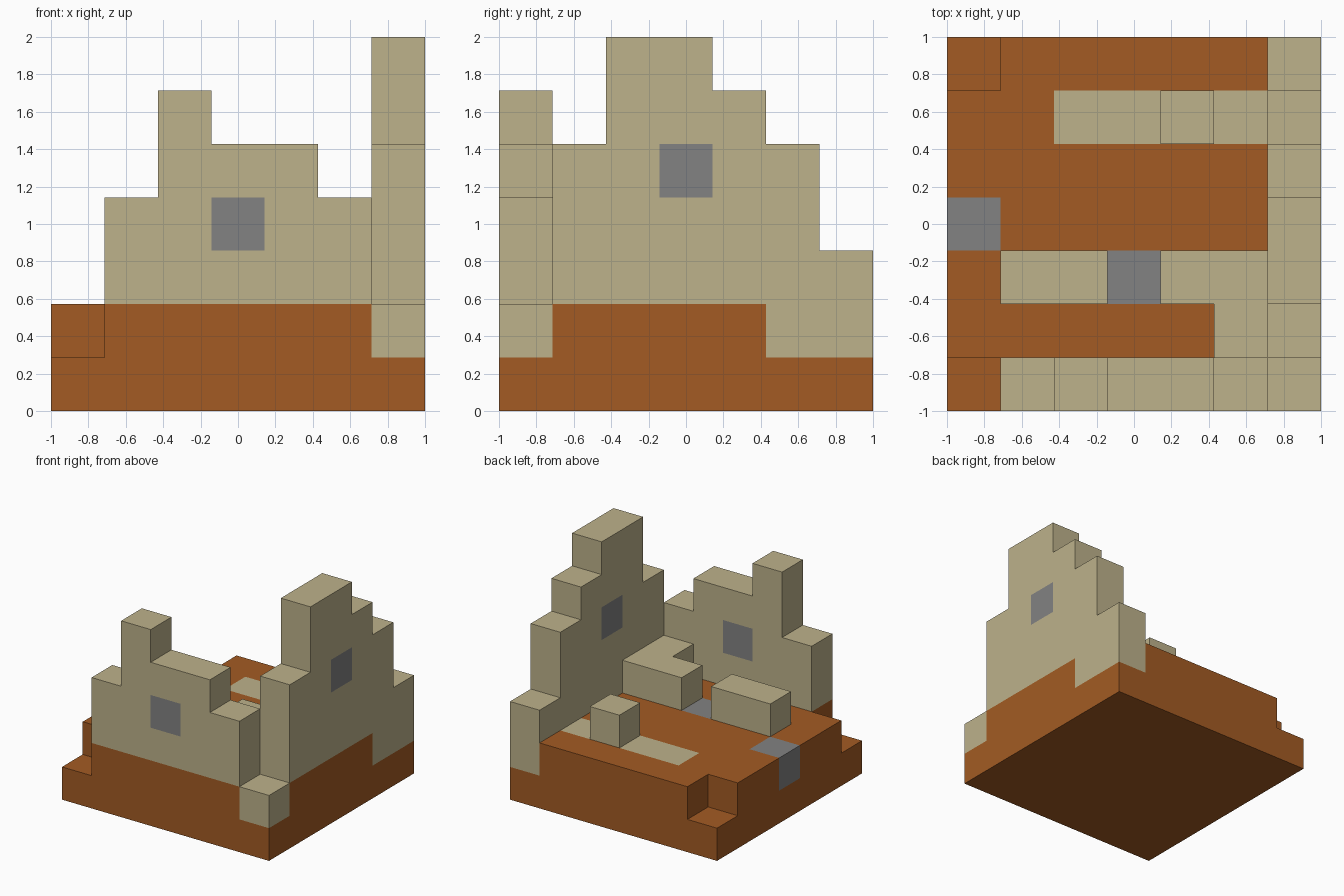
import bpy, bmesh
from mathutils import Vector

N = 7                # blocks along each side
S = 2 / N            # block size


def make_material(name, rgb):
    mat = bpy.data.materials.new(name)
    mat.use_nodes = True
    mat.diffuse_color = (*rgb, 1)
    mat.node_tree.nodes["Principled BSDF"].inputs["Base Color"].default_value = (*rgb, 1)
    return mat


def fill(part, i, j, bottom, top):
    """Stack blocks of a part in column (i, j); later parts replace earlier ones."""
    for k in range(bottom, top):
        blocks[i, j, k] = part


def build(part, mat):
    """Mesh only the exposed block faces, so touching parts share no hidden walls."""
    bm = bmesh.new()
    for cell, owner in blocks.items():
        if owner != part:
            continue
        centre = (Vector(cell) + Vector((0.5, 0.5, 0.5))) * S - Vector((1, 1, 0))
        for axis in range(3):
            for sign in (-1, 1):
                near = list(cell)
                near[axis] += sign
                if tuple(near) in blocks:
                    continue
                n, u = Vector(), Vector()
                n[axis] = sign
                u[(axis + 1) % 3] = 1
                v = n.cross(u)
                corners = (-u - v, u - v, u + v, v - u)
                bm.faces.new([bm.verts.new(centre + (n + c) * S / 2) for c in corners])
    bmesh.ops.remove_doubles(bm, verts=bm.verts, dist=S / 100)
    mesh = bpy.data.meshes.new(part)
    bm.to_mesh(mesh)
    bm.free()
    mesh.materials.append(mat)
    bpy.context.collection.objects.link(bpy.data.objects.new(part, mesh))


cube = bpy.data.objects.get("Cube")
if cube:
    bpy.data.objects.remove(cube, do_unlink=True)

clay = make_material("orange clay", (0.366, 0.105, 0.017))
sand = make_material("pale sandstone", (0.509, 0.445, 0.258))
grey = make_material("grey stone", (0.223, 0.223, 0.223))
blocks = {}

# Clay foundation, stepped down at the two right-hand corners
for i in range(N):
    for j in range(N):
        fill("foundation", i, j, 0, 1 if i == 0 and j in (0, N - 1) else 2)

# Ruined front wall
for i, top in enumerate((4, 6, 5, 5, 4), start=1):
    fill("front_wall", i, 0, 2, top)

# Ruined tall side wall, reaching lower at its ends
for j, top in enumerate((2, 5, 7, 7, 6, 5, 3)):
    fill("side_wall", N - 1, j, 1 if j in (0, 5, 6) else 2, top)

# Low inner walls
for i, j in ((1, 2), (2, 2), (4, 2), (5, 2), (5, 1)):
    fill("inner_wall", i, j, 2, 3)

# Sandstone floor strip with one block standing on it
for i in range(2, 6):
    fill("floor_strip", i, 5, 1, 2)
fill("floor_block", 4, 5, 2, 3)

# Grey stones set in the walls and floor
fill("front_wall_stone", 3, 0, 3, 4)
fill("side_wall_stone", N - 1, 3, 4, 5)
fill("inner_doorstep", 3, 2, 1, 2)
fill("outer_doorstep", 0, 3, 1, 2)

for part in sorted(set(blocks.values())):
    if part == "foundation":
        build(part, clay)
    elif part.endswith(("stone", "doorstep")):
        build(part, grey)
    else:
        build(part, sand)
